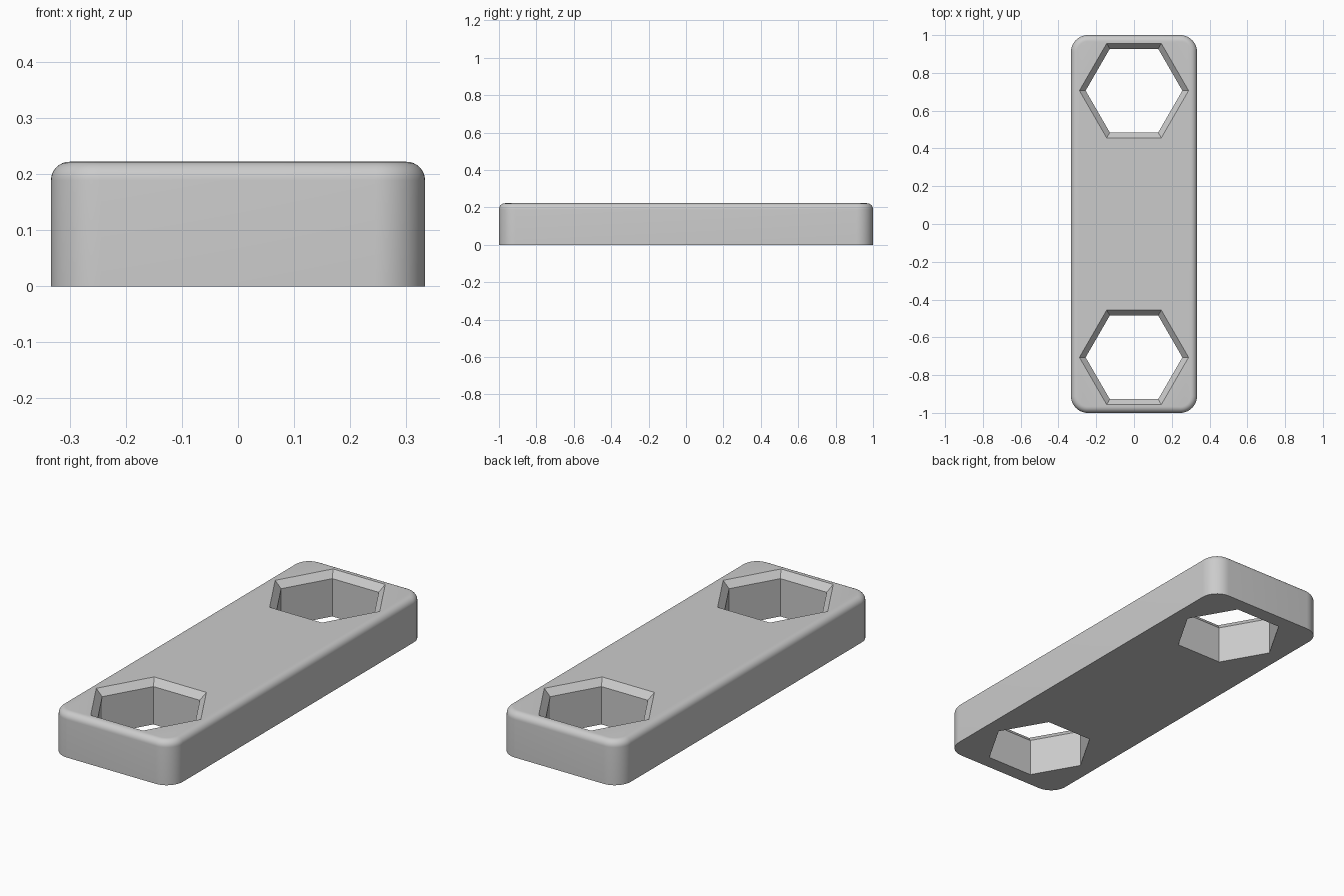
import bpy, bmesh, math

W, L, H = 0.667, 2.0, 0.222      # plate size
CORNER, FILLET = 0.089, 0.033    # corner and top edge radii
HOLE_Y = 0.706                   # hole centre offset
R_IN, R_OUT, DEPTH = 0.256, 0.289, 0.033

cube = bpy.data.objects.get("Cube")
if cube:
    bpy.data.objects.remove(cube, do_unlink=True)

grey = bpy.data.materials.new("plain grey")
grey.use_nodes = True
colour = (0.6, 0.6, 0.6, 1)
grey.diffuse_color = colour
grey.node_tree.nodes["Principled BSDF"].inputs["Base Color"].default_value = colour


def make_object(name, bm):
    bmesh.ops.recalc_face_normals(bm, faces=bm.faces)
    mesh = bpy.data.meshes.new(name)
    bm.to_mesh(mesh)
    bm.free()
    mesh.materials.append(grey)
    obj = bpy.data.objects.new(name, mesh)
    bpy.context.collection.objects.link(obj)
    return obj


def loft(bm, rings):
    """Skin a stack of matching point rings and cap both ends."""
    loops = [[bm.verts.new(p) for p in ring] for ring in rings]
    n = len(loops[0])
    for a, b in zip(loops, loops[1:]):
        for i in range(n):
            j = (i + 1) % n
            bm.faces.new((a[i], a[j], b[j], b[i]))
    bm.faces.new(loops[0])
    bm.faces.new(loops[-1])


def rounded_ring(inset, z, steps=12):
    r = CORNER - inset
    pts = []
    for k, (sx, sy) in enumerate(((1, 1), (-1, 1), (-1, -1), (1, -1))):
        for i in range(steps + 1):
            a = math.pi / 2 * (k + i / steps)
            pts.append((sx * (W / 2 - CORNER) + r * math.cos(a),
                        sy * (L / 2 - CORNER) + r * math.sin(a), z))
    return pts


def hex_ring(r, y, z):
    return [(r * math.cos(i * math.pi / 3), y + r * math.sin(i * math.pi / 3), z)
            for i in range(6)]


# Plate with rounded corners and a filleted top edge
bm = bmesh.new()
rings = [rounded_ring(0, 0)]
for i in range(9):
    a = math.pi / 2 * i / 8
    rings.append(rounded_ring(FILLET * (1 - math.cos(a)),
                              H - FILLET + FILLET * math.sin(a)))
loft(bm, rings)
plate = make_object("plate", bm)

# Hexagonal holes, chamfered at the top
bm = bmesh.new()
slope = (R_OUT - R_IN) / DEPTH
for y in (-HOLE_Y, HOLE_Y):
    loft(bm, [hex_ring(R_IN, y, -0.1), hex_ring(R_IN, y, H - DEPTH),
              hex_ring(R_OUT + 0.02 * slope, y, H + 0.02)])
cutter = make_object("hole_cutter", bm)

cut = plate.modifiers.new("hex holes", "BOOLEAN")
cut.operation = "DIFFERENCE"
cut.solver = "EXACT"
cut.object = cutter
bpy.context.view_layer.objects.active = plate
plate.select_set(True)
cutter.select_set(False)
bpy.ops.object.modifier_apply(modifier=cut.name)
bpy.data.objects.remove(cutter, do_unlink=True)

bpy.ops.object.shade_smooth_by_angle(angle=math.radians(30))
